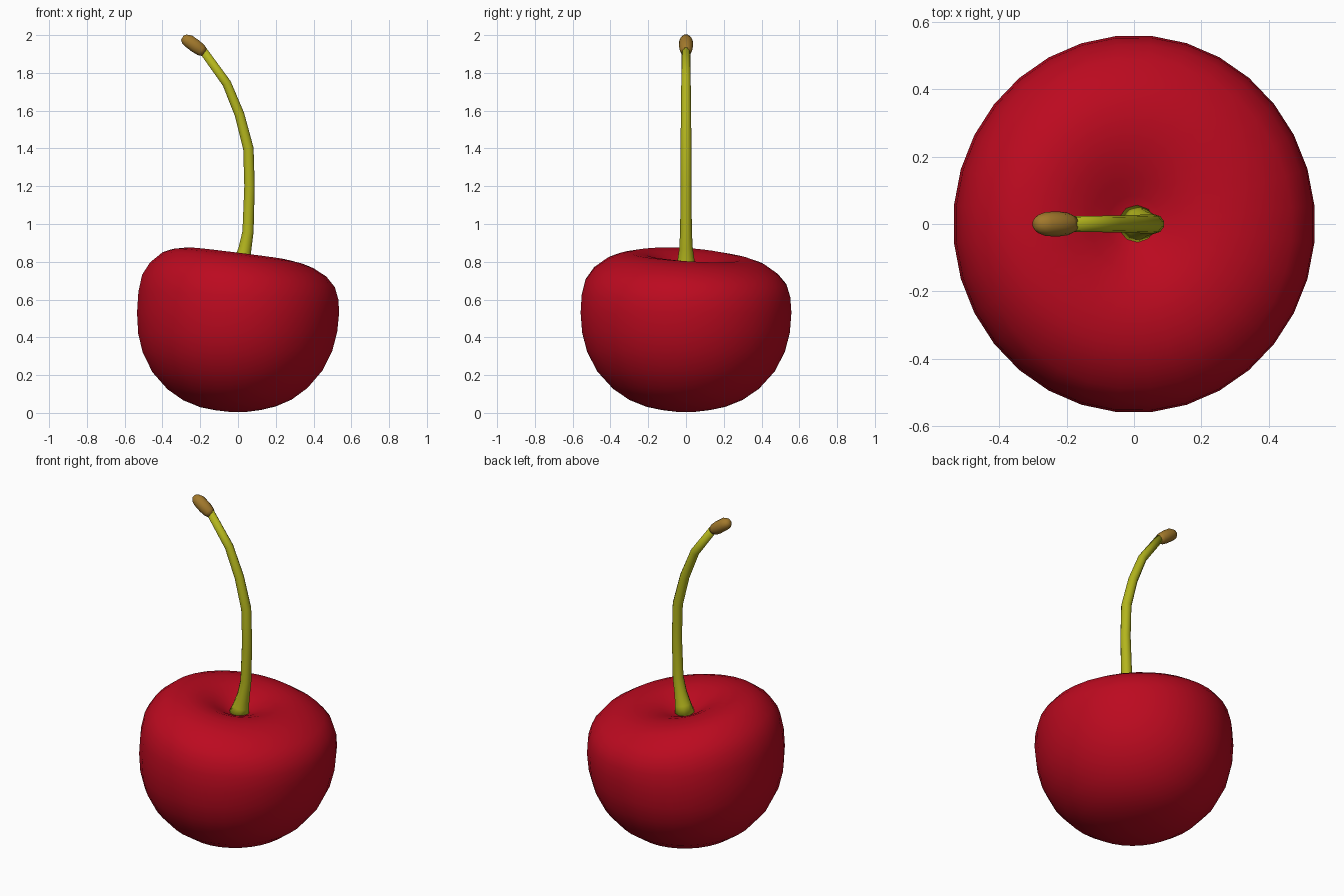
import bpy, bmesh, math
from mathutils import Vector

if "Cube" in bpy.data.objects:
    bpy.data.objects.remove(bpy.data.objects["Cube"])


def material(name, rgb):
    m = bpy.data.materials.new(name)
    m.diffuse_color = (*rgb, 1)
    m.use_nodes = True
    m.node_tree.nodes["Principled BSDF"].inputs["Base Color"].default_value = m.diffuse_color
    return m


def loft(name, rings, mat):
    """Skin a list of equal-length rings; close both ends with a fan point."""
    bm = bmesh.new()
    loops = [[bm.verts.new(p) for p in ring] for ring in rings]
    n = len(loops[0])
    for a, b in zip(loops, loops[1:]):
        for i in range(n):
            j = (i + 1) % n
            bm.faces.new((a[i], a[j], b[j], b[i]))
    for loop in (loops[0], loops[-1]):
        centre = bm.verts.new(sum((v.co for v in loop), Vector()) / n)
        for i in range(n):
            bm.faces.new((loop[i], loop[(i + 1) % n], centre))
    bmesh.ops.recalc_face_normals(bm, faces=bm.faces)
    for f in bm.faces:
        f.smooth = True
    me = bpy.data.meshes.new(name)
    bm.to_mesh(me)
    bm.free()
    me.materials.append(mat)
    ob = bpy.data.objects.new(name, me)
    bpy.context.collection.objects.link(ob)
    return ob


def tube(name, path, mat, sides=10):
    """Tapered tube in the xz plane; path items are (x, z, radius)."""
    rings = []
    for i, (x, z, r) in enumerate(path):
        a, b = path[max(i - 1, 0)], path[min(i + 1, len(path) - 1)]
        t = Vector((b[0] - a[0], 0, b[1] - a[1])).normalized()
        side = Vector((0, 1, 0))
        up = t.cross(side)
        rings.append([Vector((x, 0, z)) + r * (math.cos(k) * side + math.sin(k) * up)
                      for k in (2 * math.pi * s / sides for s in range(sides))])
    return loft(name, rings, mat)


red = material("cherry red", (0.50, 0.003, 0.014))
green = material("stem green", (0.45, 0.46, 0.012))
brown = material("stem tip brown", (0.36, 0.19, 0.025))

# Fruit: a high left profile blended around into a lower right profile
left = [(.05, .006), (.12, .014), (.2, .03), (.29, .066), (.375, .125), (.455, .215), (.507, .32),
        (.531, .42), (.537, .53), (.53, .64), (.51, .73), (.468, .795), (.4, .85), (.345, .867),
        (.28, .873), (.2, .853), (.13, .815), (.08, .78), (.035, .755)]
right = [(.05, .006), (.12, .015), (.2, .034), (.285, .07), (.37, .132), (.45, .225), (.502, .33),
         (.528, .43), (.538, .53), (.534, .60), (.515, .665), (.47, .72), (.4, .765), (.345, .787),
         (.28, .803), (.2, .803), (.13, .785), (.08, .765), (.035, .752)]
SEG = 32
rings = []
for (rl, zl), (rr, zr) in zip(left, right):
    ring = []
    for s in range(SEG):
        a = 2 * math.pi * (s + 0.5) / SEG
        w = (1 + math.cos(a)) / 2
        r, z = rl + (rr - rl) * w, zl + (zr - zl) * w
        # the shoulder leans down slightly toward the back
        lean = max(0, min(1, (z - .55) / .2)) * min(1, r / .2)
        z -= lean * (.018 * math.sin(a) + .008 * math.sin(a) ** 2)
        ring.append((r * math.cos(a), r * 1.043 * math.sin(a), z))
    rings.append(ring)
fruit = loft("fruit", rings, red)

# Stem, flared at its foot
tube("stem", [(.008, .745, .058), (.02, .80, .046), (.037, .87, .036), (.053, .96, .031),
              (.061, 1.2, .029), (.055, 1.4, .029), (.008, 1.58, .027), (-.06, 1.745, .025),
              (-.19, 1.925, .023)], green)

# Woody end of the stem
tube("stem_tip", [(-.178, 1.908, .024), (-.195, 1.92, .033), (-.222, 1.94, .037),
                  (-.262, 1.969, .036), (-.284, 1.980, .027), (-.295, 1.986, .014)], brown)
